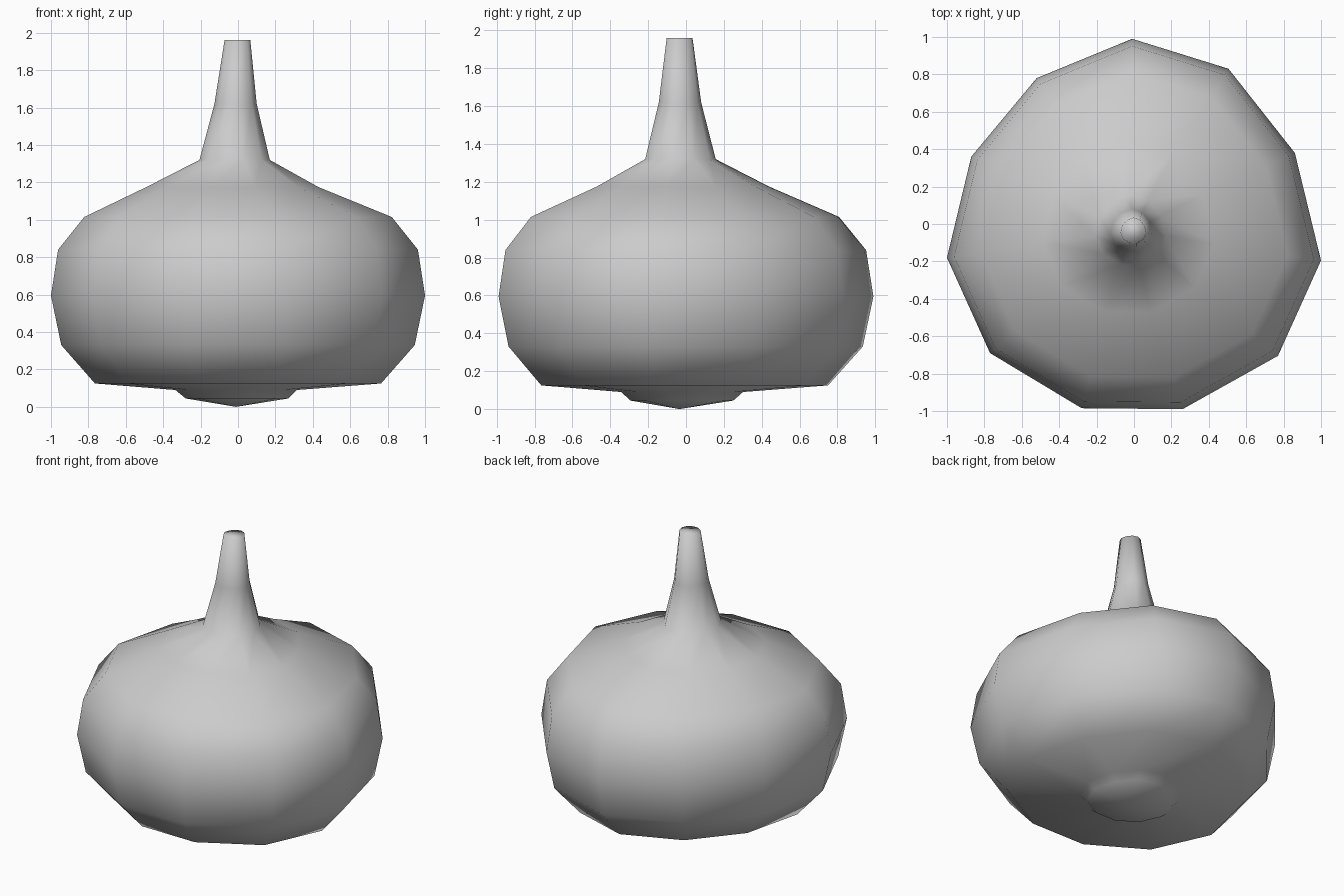
import bpy, bmesh

# Slightly uneven eleven-sided outline of the bulb at unit size
outline = [(-0.01, 1.02), (-0.52, 0.81), (-0.87, 0.39), (-1.0, -0.15),
           (-0.77, -0.66), (-0.28, -0.955), (0.26, -0.96), (0.77, -0.675),
           (1.0, -0.165), (0.86, 0.41), (0.505, 0.86)]

# Rings from base to stem top: (z, radius, centre x, centre y)
rings = [(0.045, 0.275, -0.005, -0.03),
         (0.09, 0.325, -0.01, -0.03),
         (0.125, 0.765, 0, -0.03),
         (0.33, 0.945, 0, -0.03),
         (0.595, 1.0, 0, -0.03),
         (0.84, 0.962, 0, -0.03),
         (1.015, 0.822, 0, -0.03),
         (1.175, 0.46, -0.03, -0.03),
         (1.32, 0.188, -0.018, -0.035),
         (1.62, 0.113, -0.013, -0.035),
         (1.96, 0.069, -0.003, -0.036)]

bm = bmesh.new()
loops = [[bm.verts.new((cx + r * x, cy + r * y, z)) for x, y in outline]
         for z, r, cx, cy in rings]
n = len(outline)

# Walls of the bulb and stem
for a, b in zip(loops, loops[1:]):
    for i in range(n):
        j = (i + 1) % n
        bm.faces.new((a[i], a[j], b[j], b[i]))

# Pointed root underneath, flat cap on the stem
tip = bm.verts.new((-0.01, -0.035, 0))
for i in range(n):
    bm.faces.new((tip, loops[0][(i + 1) % n], loops[0][i]))
bm.faces.new(loops[-1])

bmesh.ops.recalc_face_normals(bm, faces=bm.faces)
for f in bm.faces:
    f.smooth = True
mesh = bpy.data.meshes.new("bulb")
bm.to_mesh(mesh)
bm.free()
bpy.context.collection.objects.link(bpy.data.objects.new("bulb", mesh))
